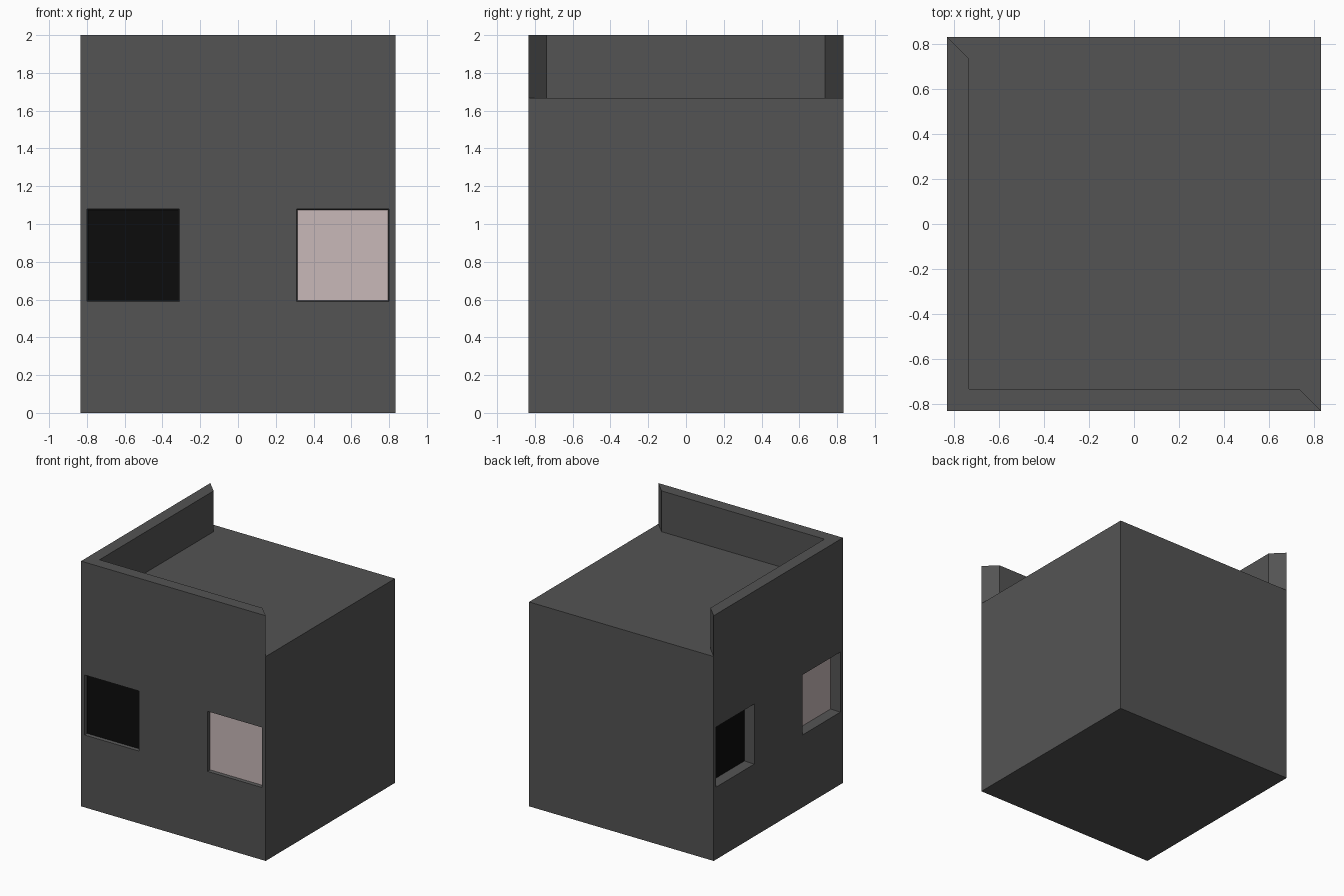
import bpy, bmesh
from mathutils import Vector

if "Cube" in bpy.data.objects:
    bpy.data.objects.remove(bpy.data.objects["Cube"])

S, I = 0.833, 0.735          # outer half width, inner edge of parapet
ROOF, TOP = 1.667, 2.0
W0, W1 = 0.31, 0.80          # window span from centre
Z0, Z1 = 0.59, 1.08          # window sill and head


def material(name, rgb):
    m = bpy.data.materials.new(name)
    m.diffuse_color = (*rgb, 1)
    m.use_nodes = True
    m.node_tree.nodes["Principled BSDF"].inputs["Base Color"].default_value = m.diffuse_color
    return m


mats = [material("dark_grey_wall", (0.088, 0.088, 0.088)),
        material("black_window", (0.0037, 0.0037, 0.0037)),
        material("pale_pink_window", (0.58, 0.48, 0.48))]

bm = bmesh.new()

# block with mitred strips marked out on the roof
low = [bm.verts.new((x, y, 0)) for x, y in ((-S, -S), (S, -S), (S, S), (-S, S))]
A, B, C, D = up = [bm.verts.new((v.co.x, v.co.y, ROOF)) for v in low]
a, b, d = [bm.verts.new((x, y, ROOF)) for x, y in ((-I, -I), (I, -I), (-I, I))]
bm.faces.new(low[::-1])
for k in range(4):
    n = (k + 1) % 4
    bm.faces.new((low[k], low[n], up[n], up[k]))
for tri in ((b, B, C), (a, b, C), (a, C, d), (d, C, D)):
    bm.faces.new(tri)
strips = [bm.faces.new((A, B, b, a)), bm.faces.new((D, A, a, d))]

# parapet on the front and left sides
ext = bmesh.ops.extrude_face_region(bm, geom=strips)
for v in ext["geom"]:
    if isinstance(v, bmesh.types.BMVert):
        v.co.z = TOP

# cut lines around the windows
cuts = [((0, 0, z), (0, 0, 1)) for z in (Z0, Z1)]
for p in (-W1, -W0, W0, W1):
    cuts += [((p, 0, 0), (1, 0, 0)), ((0, p, 0), (0, 1, 0))]
for co, no in cuts:
    bmesh.ops.bisect_plane(bm, geom=bm.verts[:] + bm.edges[:] + bm.faces[:],
                           plane_co=co, plane_no=no, dist=1e-5)
bmesh.ops.recalc_face_normals(bm, faces=bm.faces[:])

# recessed windows: shallow on the front, deeper on the left side
mid, zm = (W0 + W1) / 2, (Z0 + Z1) / 2
windows = [((-mid, -S, zm), 0.025, 1), ((mid, -S, zm), 0.025, 2),
           ((-S, mid, zm), 0.085, 1), ((-S, -mid, zm), 0.085, 2)]
for centre, depth, colour in windows:
    pane = min(bm.faces, key=lambda f: (f.calc_center_median() - Vector(centre)).length)
    bmesh.ops.inset_individual(bm, faces=[pane], thickness=0.007, depth=-depth)
    pane.material_index = colour

mesh = bpy.data.meshes.new("block_house")
bm.to_mesh(mesh)
bm.free()
for m in mats:
    mesh.materials.append(m)
bpy.context.collection.objects.link(bpy.data.objects.new("block_house", mesh))
